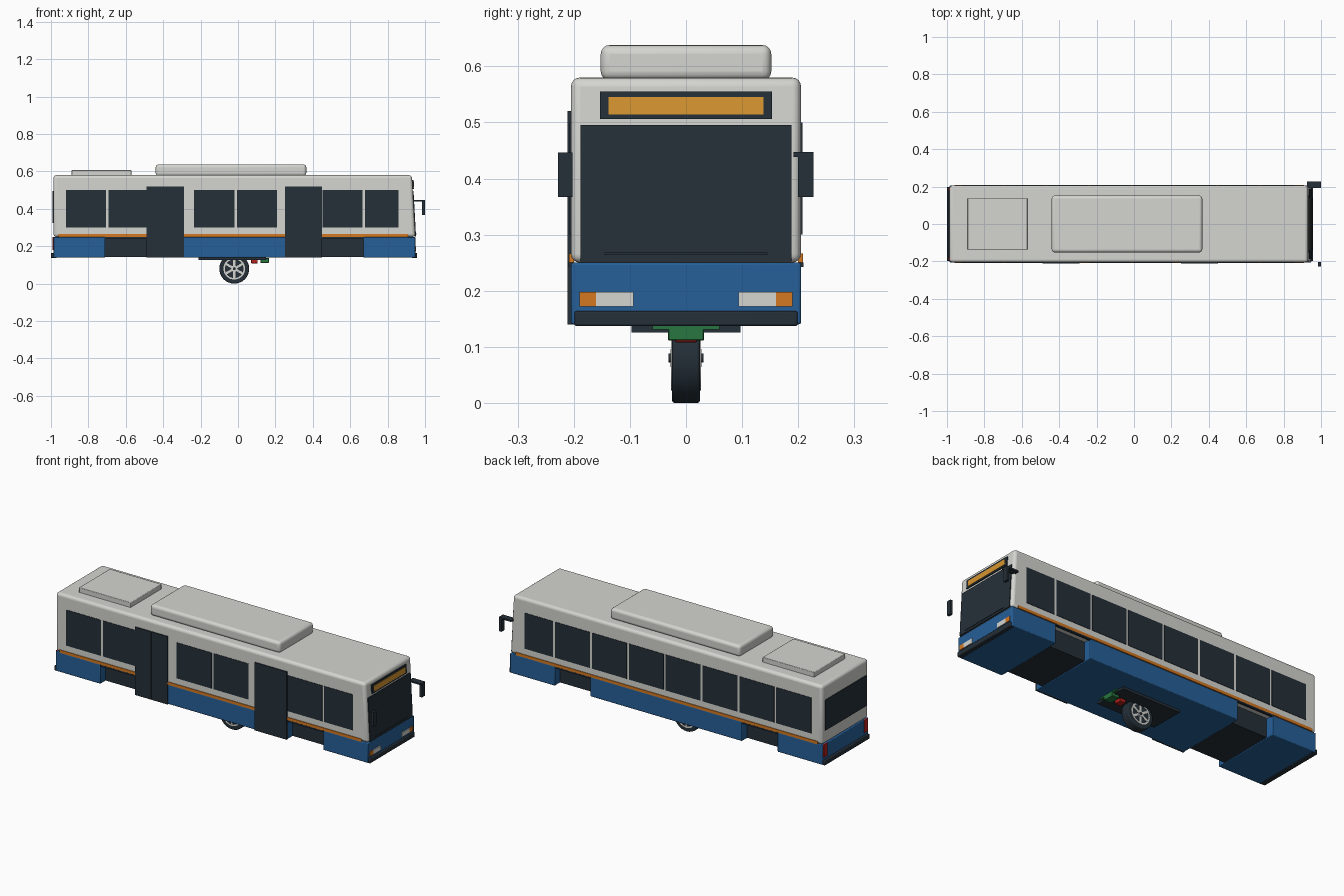
import bpy, bmesh, math
from mathutils import Matrix, Vector

if "Cube" in bpy.data.objects:
    bpy.data.objects.remove(bpy.data.objects["Cube"], do_unlink=True)


def material(name, rgb):
    m = bpy.data.materials.new(name)
    m.use_nodes = True
    m.diffuse_color = (*rgb, 1)
    m.node_tree.nodes["Principled BSDF"].inputs["Base Color"].default_value = (*rgb, 1)
    return m


GREY = material("light grey paint", (0.66, 0.66, 0.63))
BLUE = material("blue paint", (0.019, 0.117, 0.32))
DARK = material("dark glass and rubber", (0.018, 0.029, 0.040))
ORANGE = material("orange", (0.66, 0.19, 0.015))
AMBER = material("amber display", (0.68, 0.30, 0.03))
GREEN = material("green", (0.021, 0.18, 0.05))
RED = material("red", (0.48, 0.015, 0.012))


def finish(name, bm, mat, bevel=0.0, segments=3):
    bmesh.ops.recalc_face_normals(bm, faces=bm.faces)
    mesh = bpy.data.meshes.new(name)
    bm.to_mesh(mesh)
    bm.free()
    mesh.materials.append(mat)
    ob = bpy.data.objects.new(name, mesh)
    bpy.context.collection.objects.link(ob)
    if bevel:
        mod = ob.modifiers.new("rounded edges", "BEVEL")
        mod.width, mod.segments = bevel, segments
    bpy.ops.object.select_all(action="DESELECT")
    ob.select_set(True)
    bpy.context.view_layer.objects.active = ob
    bpy.ops.object.shade_smooth_by_angle(angle=math.radians(35))
    return ob


def prism(name, profile, y0, y1, mat, bevel=0.0, segments=3):
    """Side profile in x and z, extruded across the width."""
    bm = bmesh.new()
    face = bm.faces.new([bm.verts.new((x, y0, z)) for x, z in profile])
    new = bmesh.ops.extrude_face_region(bm, geom=[face])["geom"]
    bmesh.ops.translate(bm, vec=(0, y1 - y0, 0),
                        verts=[v for v in new if isinstance(v, bmesh.types.BMVert)])
    return finish(name, bm, mat, bevel, segments)


def box(name, x, y, z, mat, bevel=0.0, segments=3):
    profile = [(x[0], z[0]), (x[1], z[0]), (x[1], z[1]), (x[0], z[1])]
    return prism(name, profile, y[0], y[1], mat, bevel, segments)


def cylinder(name, radius, half, mat, bevel=0.0, sides=32):
    bm = bmesh.new()
    place = Matrix.Translation(AXLE) @ Matrix.Rotation(math.pi / 2, 4, "X")
    bmesh.ops.create_cone(bm, cap_ends=True, segments=sides, radius1=radius,
                          radius2=radius, depth=2 * half, matrix=place)
    return finish(name, bm, mat, bevel)


W, FLOOR, BELT, ROOF, BACK = 0.205, 0.14, 0.25, 0.58, -0.987


def front_x(z):
    """Raked front face."""
    return 0.948 - 0.055 * max(0, z - BELT)


def front_plate(name, y, z, mat, lift=0.004):
    a, b = front_x(z[0]), front_x(z[1])
    prism(name, [(a - .003, z[0]), (a + lift, z[0]), (b + lift, z[1]), (b - .003, z[1])],
          y[0], y[1], mat)


# Upper shell and blue skirt, split by the wheel wells
prism("upper_body", [(BACK, BELT), (front_x(BELT), BELT), (front_x(ROOF), ROOF), (BACK, ROOF)],
      -W, W, GREY, 0.016, 4)
WELLS = [("rear", -0.71, -0.49), ("front", 0.45, 0.67)]
for name, x in [("rear", (BACK, -0.71)), ("middle", (-0.49, 0.45)), ("front", (0.67, 0.948))]:
    box(name + "_skirt", x, (-W, W), (FLOOR, BELT), BLUE, 0.004, 2)
for name, a, b in WELLS:
    box(name + "_wheel_well", (a, b), (-0.16, 0.16), (FLOOR + .003, BELT), DARK)
    for s in (-1, 1):
        y = sorted((s * 0.195, s * 0.209))
        box(name + "_well_trim", (a, b), y, (0.242, BELT), DARK)

# Orange waistlines
for s in (-1, 1):
    box("waist_stripe", (-0.96, 0.91), sorted((s * 0.2, s * 0.2085)), (0.25, 0.266), ORANGE)

# Side windows: a full row on the left, gaps for doors on the right
PITCH = 0.2285
for i in range(8):
    a = -0.92 + i * PITCH
    b = min(a + PITCH - 0.013, 0.857)
    box("left_window", (a, b), (0.202, 0.2075), (0.30, 0.50), DARK)
    if i not in (2, 5):
        box("right_window", (a, b), (-0.2075, -0.202), (0.30, 0.50), DARK)

# Two-leaf doors
for name, a in [("rear", -0.49), ("front", 0.25)]:
    for k in range(2):
        x = a + 0.1 * k
        box(name + "_door_leaf", (x + .0005, x + 0.0995), (-0.211, -0.2), (FLOOR, 0.52), DARK)
    box(name + "_door_seal", (a, a + 0.2), (-0.209, -0.2), (FLOOR, 0.52), DARK)

# Front face
front_plate("windscreen", (-0.188, 0.188), (0.252, 0.495), DARK)
front_plate("wiper", (-0.145, 0.145), (0.264, 0.268), DARK, 0.007)
front_plate("sign_frame", (-0.153, 0.153), (0.506, 0.555), DARK, 0.006)
front_plate("sign_display", (-0.138, 0.138), (0.514, 0.545), AMBER, 0.008)
for s in (-1, 1):
    front_plate("headlight", sorted((s * 0.094, s * 0.16)), (0.172, 0.198), GREY)
    front_plate("indicator", sorted((s * 0.16, s * 0.19)), (0.172, 0.198), ORANGE)
box("front_bumper", (0.93, 0.958), (-0.199, 0.199), (0.137, 0.164), DARK, 0.004, 2)

# Rear face
box("rear_window", (BACK - .005, BACK + .003), (-0.18, 0.18), (0.325, 0.495), DARK)
box("rear_bumper", (-1.0, -0.97), (-0.199, 0.199), (0.137, 0.164), DARK, 0.004, 2)
for s in (-1, 1):
    box("tail_light", (BACK - .005, BACK + .003), sorted((s * 0.165, s * 0.195)), (0.18, 0.25), RED)

# Mirrors
for name, y in [("left", (0.2, 0.227)), ("right", (-0.228, -0.202))]:
    box(name + "_mirror", (0.985, 1.0), y, (0.367, 0.446), DARK)
box("left_mirror_arm", (0.925, 1.0), (0.192, 0.227), (0.438, 0.447), DARK)

# Roof units
box("roof_pod", (-0.44, 0.365), (-0.152, 0.152), (0.575, 0.638), GREY, 0.016, 4)
box("roof_hatch", (-0.89, -0.57), (-0.137, 0.137), (0.575, 0.607), GREY, 0.003, 2)

# Underfloor carrier
box("carrier_plate", (-0.21, 0.15), (-0.097, 0.097), (0.126, 0.142), DARK)
box("green_board", (0.06, 0.165), (-0.06, 0.06), (0.131, 0.138), GREEN)
box("green_block", (0.12, 0.165), (-0.032, 0.032), (0.111, 0.134), GREEN, 0.002, 1)
box("red_block", (0.07, 0.105), (-0.02, 0.02), (0.108, 0.134), RED, 0.002, 1)

# Centre wheel with six spokes on both sides
AXLE = Vector((-0.02, 0, 0.08))
cylinder("tyre", 0.08, 0.025, DARK, 0.005)
cylinder("axle_stub", 0.008, 0.031, DARK)
cylinder("hub_cap", 0.016, 0.028, GREY, sides=24)
for s in (-1, 1):
    bm = bmesh.new()
    loops = []
    for radius, y in [(0.058, 0.024), (0.058, 0.027), (0.05, 0.027), (0.05, 0.024)]:
        loops.append([bm.verts.new(AXLE + Vector((radius * math.cos(k * math.pi / 16), s * y,
                                                  radius * math.sin(k * math.pi / 16))))
                      for k in range(32)])
    for p, q in zip(loops, loops[1:]):
        for k in range(32):
            bm.faces.new((p[k], p[k - 1], q[k - 1], q[k]))
    finish("rim_ring", bm, GREY)
    for k in range(6):
        d = Vector((math.sin(k * math.pi / 3), 0, math.cos(k * math.pi / 3)))
        side = Vector((d.z, 0, -d.x)) * 0.006
        corners = [AXLE + d * r + side * t for r, t in [(0.01, -1), (0.01, 1), (0.053, 1), (0.053, -1)]]
        prism("spoke", [(c.x, c.z) for c in corners], *sorted((s * 0.022, s * 0.0265)), GREY)
